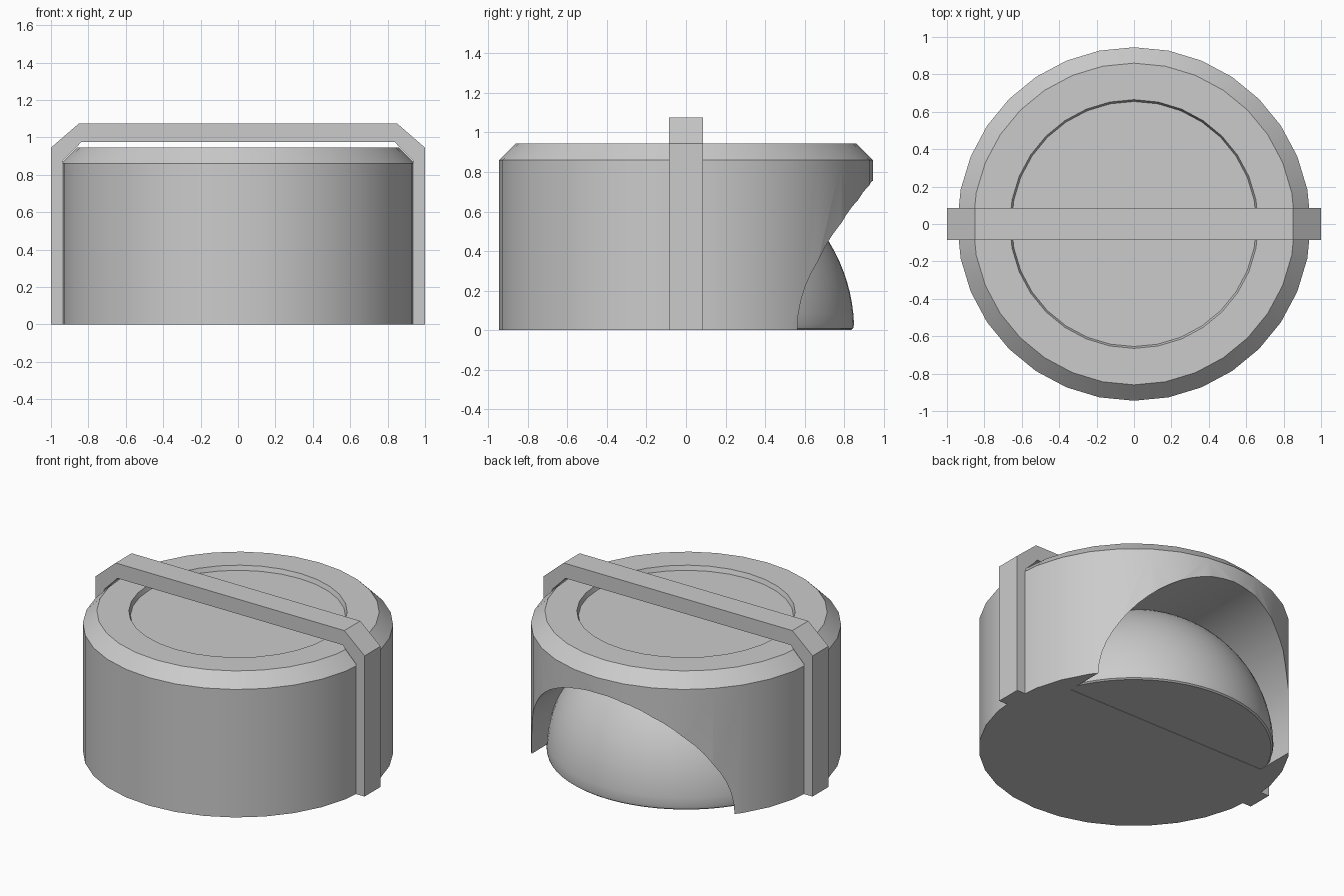
import bpy, bmesh, math

if "Cube" in bpy.data.objects:
    bpy.data.objects.remove(bpy.data.objects["Cube"])


def finish(name, bm):
    bmesh.ops.recalc_face_normals(bm, faces=bm.faces)
    me = bpy.data.meshes.new(name)
    bm.to_mesh(me)
    bm.free()
    ob = bpy.data.objects.new(name, me)
    bpy.context.collection.objects.link(ob)
    return ob


def lathe(name, profile, sides):
    """Revolve an (r, z) profile around z; the ends lie on the axis."""
    bm = bmesh.new()
    vs = [bm.verts.new((r, 0, z)) for r, z in profile]
    es = [bm.edges.new(p) for p in zip(vs, vs[1:])]
    bmesh.ops.spin(bm, geom=vs + es, cent=(0, 0, 0), axis=(0, 0, 1),
                   angle=2 * math.pi, steps=sides, use_merge=True)
    bmesh.ops.remove_doubles(bm, verts=bm.verts, dist=1e-5)
    return finish(name, bm)


def activate(ob):
    bpy.ops.object.select_all(action='DESELECT')
    ob.select_set(True)
    bpy.context.view_layer.objects.active = ob


def smooth(ob):
    activate(ob)
    bpy.ops.object.shade_smooth_by_angle(angle=math.radians(30))


# Drum-shaped housing with chamfered rim and shallow round recess
housing = lathe("housing", [(0, 0), (0.945, 0), (0.945, 0.86), (0.86, 0.945),
                            (0.665, 0.945), (0.655, 0.915), (0, 0.915)], 32)

# Round arch cut into the back
bpy.ops.mesh.primitive_cylinder_add(vertices=64, radius=0.755, depth=1.0,
                                    location=(0, 0.8, 0),
                                    rotation=(math.pi / 2, 0, 0))
cutter = bpy.context.object
cutter.name = "arch_cutter"
cutter.hide_render = True
mod = housing.modifiers.new("arch", 'BOOLEAN')
mod.operation = 'DIFFERENCE'
mod.solver = 'EXACT'
mod.object = cutter
activate(housing)
bpy.ops.object.modifier_apply(modifier="arch")
bpy.data.objects.remove(cutter)
smooth(housing)

# Inner dome showing through the arch, slightly rounded at the base
arc = [(0.85 * math.cos(a), 0.85 * math.sin(a))
       for a in (math.radians(2 + 88 * i / 24) for i in range(24))]
dome = lathe("dome", [(0, 0.002), (0.835, 0.002), (0.845, 0.01)] + arc + [(0, 0.85)], 64)
smooth(dome)

# Strap running up both sides and across the top
half = [(1, 0), (1, 0.945), (0.85, 1.075)]
inner = [(0.84, 0.975), (0.86, 0.95), (0.935, 0.875), (0.935, 0)]
mirror = lambda pts: [(-x, z) for x, z in reversed(pts)]
outline = half + mirror(half) + mirror(inner) + inner
bm = bmesh.new()
face = bm.faces.new([bm.verts.new((x, -0.085, z)) for x, z in outline])
ext = bmesh.ops.extrude_face_region(bm, geom=[face])
bmesh.ops.translate(bm, vec=(0, 0.17, 0),
                    verts=[v for v in ext["geom"] if isinstance(v, bmesh.types.BMVert)])
finish("strap", bm)
